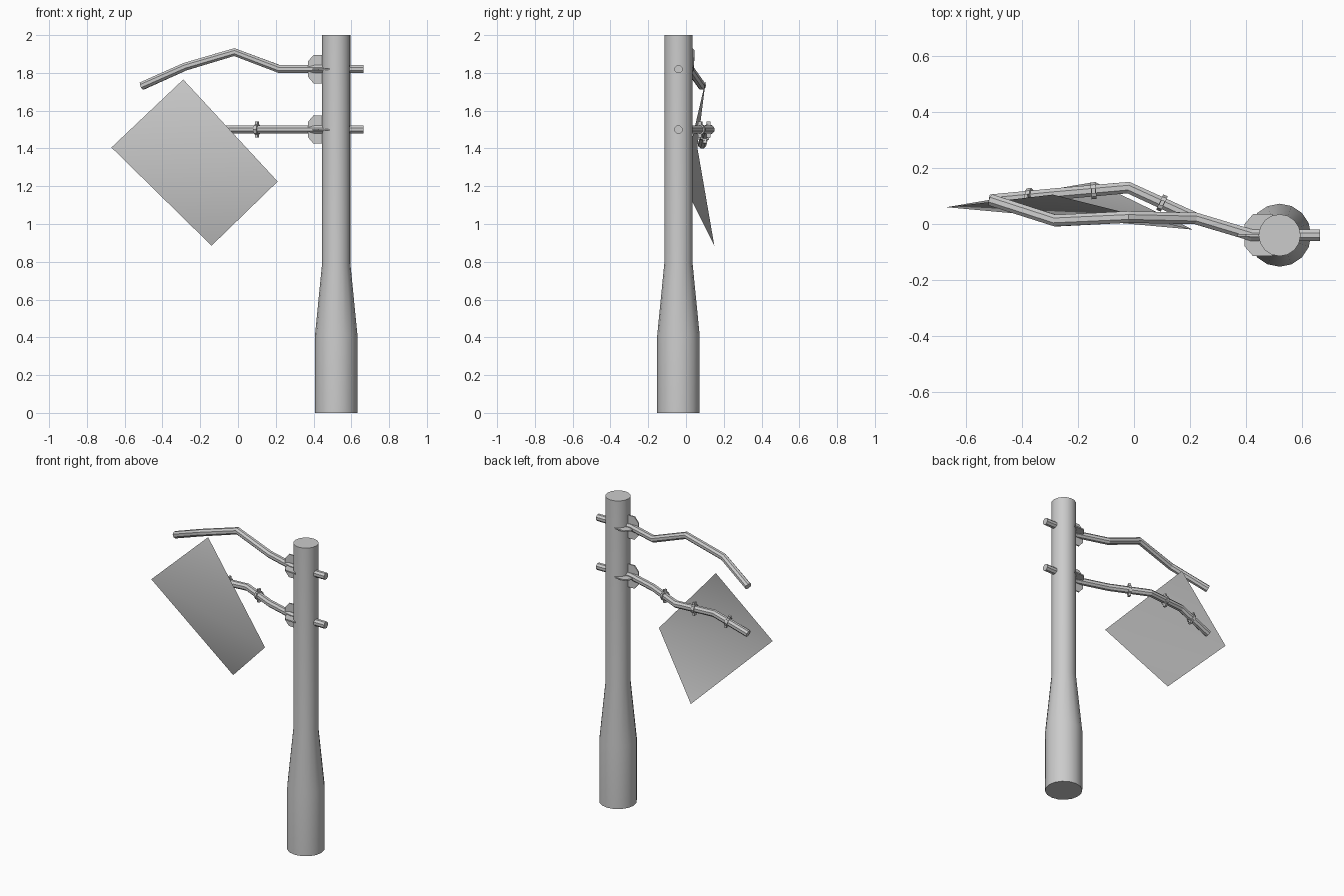
import bpy, bmesh, math
from mathutils import Vector, Matrix

if "Cube" in bpy.data.objects:
    bpy.data.objects.remove(bpy.data.objects["Cube"])

PX, PY = 0.52, -0.04   # pole axis


def make(name, bm, smooth=False):
    bmesh.ops.recalc_face_normals(bm, faces=bm.faces)
    me = bpy.data.meshes.new(name)
    bm.to_mesh(me)
    bm.free()
    ob = bpy.data.objects.new(name, me)
    bpy.context.collection.objects.link(ob)
    if smooth:
        bpy.ops.object.select_all(action='DESELECT')
        ob.select_set(True)
        bpy.context.view_layer.objects.active = ob
        bpy.ops.object.shade_smooth_by_angle(angle=math.radians(30))
    return ob


def skin(bm, rings):
    """Join rings of points into a capped tube."""
    loops = [[bm.verts.new(p) for p in r] for r in rings]
    n = len(loops[0])
    for a, b in zip(loops, loops[1:]):
        for i in range(n):
            j = (i + 1) % n
            bm.faces.new((a[i], a[j], b[j], b[i]))
    bm.faces.new(loops[0])
    bm.faces.new(loops[-1])


def frame(t):
    side = t.cross(Vector((0, 0, 1))).normalized()
    return side, side.cross(t).normalized()


def arm(name, pts, r=0.0225, n=8):
    pts = [Vector(p) for p in pts]
    rings = []
    for i, p in enumerate(pts):
        d1 = (p - pts[max(i - 1, 0)]).normalized()
        d2 = (pts[min(i + 1, len(pts) - 1)] - p).normalized()
        s, u = frame((d1 + d2).normalized())
        rings.append([p + r * (math.cos(a) * s + math.sin(a) * u)
                      for a in (2 * math.pi * (k + .5) / n for k in range(n))])
    bm = bmesh.new()
    skin(bm, rings)
    return make(name, bm)


# stepped pole
bm = bmesh.new()
skin(bm, [[(PX + r * math.cos(2 * math.pi * k / 16), PY + r * math.sin(2 * math.pi * k / 16), z)
           for k in range(16)]
          for z, r in ((0, .1125), (.41, .1125), (.79, .075), (2, .075))])
make("pole", bm, True)

# two bent arms that pass through the pole
arm("upper_arm", [(.665, PY, 1.82), (.42, PY, 1.82), (.22, .02, 1.82), (-.02, .025, 1.91),
                  (-.28, .012, 1.833), (-.51, .085, 1.73)])
low = [(.665, PY, 1.5), (.42, PY, 1.5), (.22, .02, 1.5), (-.02, .13, 1.5),
       (-.28, .107, 1.5), (-.51, .085, 1.42)]
arm("lower_arm", low)

# crossed chamfered gusset plates where each arm meets the pole
profile = [(.47, .075), (.40, .075), (.37, .04), (.37, -.04), (.40, -.075), (.47, -.075)]
for label, z in (("upper", 1.82), ("lower", 1.5)):
    bm = bmesh.new()
    t = .004
    skin(bm, [[(x, PY + s, z + h) for x, h in profile] for s in (-t, t)])
    skin(bm, [[(x + .025, PY + h, z + s) for x, h in profile] for s in (-t, t)])
    make(label + "_gusset", bm)

# straps around the lower arm, each with a thin upright tab
for i, (seg, f) in enumerate(((2, .5), (3, .48), (4, .4))):
    a, b = Vector(low[seg]), Vector(low[seg + 1])
    t = (b - a).normalized()
    c = a.lerp(b, f)
    s, u = frame(t)
    bm = bmesh.new()
    skin(bm, [[c + t * d + .03 * (math.cos(math.pi * k / 4) * s + math.sin(math.pi * k / 4) * u)
               for k in range(8)] for d in (-.009, .009)])
    skin(bm, [[c + t * d + s * y + u * h for y, h in
               ((-.01, -.043), (.01, -.043), (.01, .043), (-.01, .043))]
              for d in (-.007, .007)])
    make(f"strap_{i + 1}", bm)

# hanging sheet, folded slightly along its long diagonal
bm = bmesh.new()
A, B, C, D = [bm.verts.new(p) for p in ((-.29, .105, 1.765), (.21, -.02, 1.225),
                                        (-.14, .15, .885), (-.67, .06, 1.405))]
bm.faces.new((D, B, A))
bm.faces.new((B, D, C))
make("sheet", bm, True)
